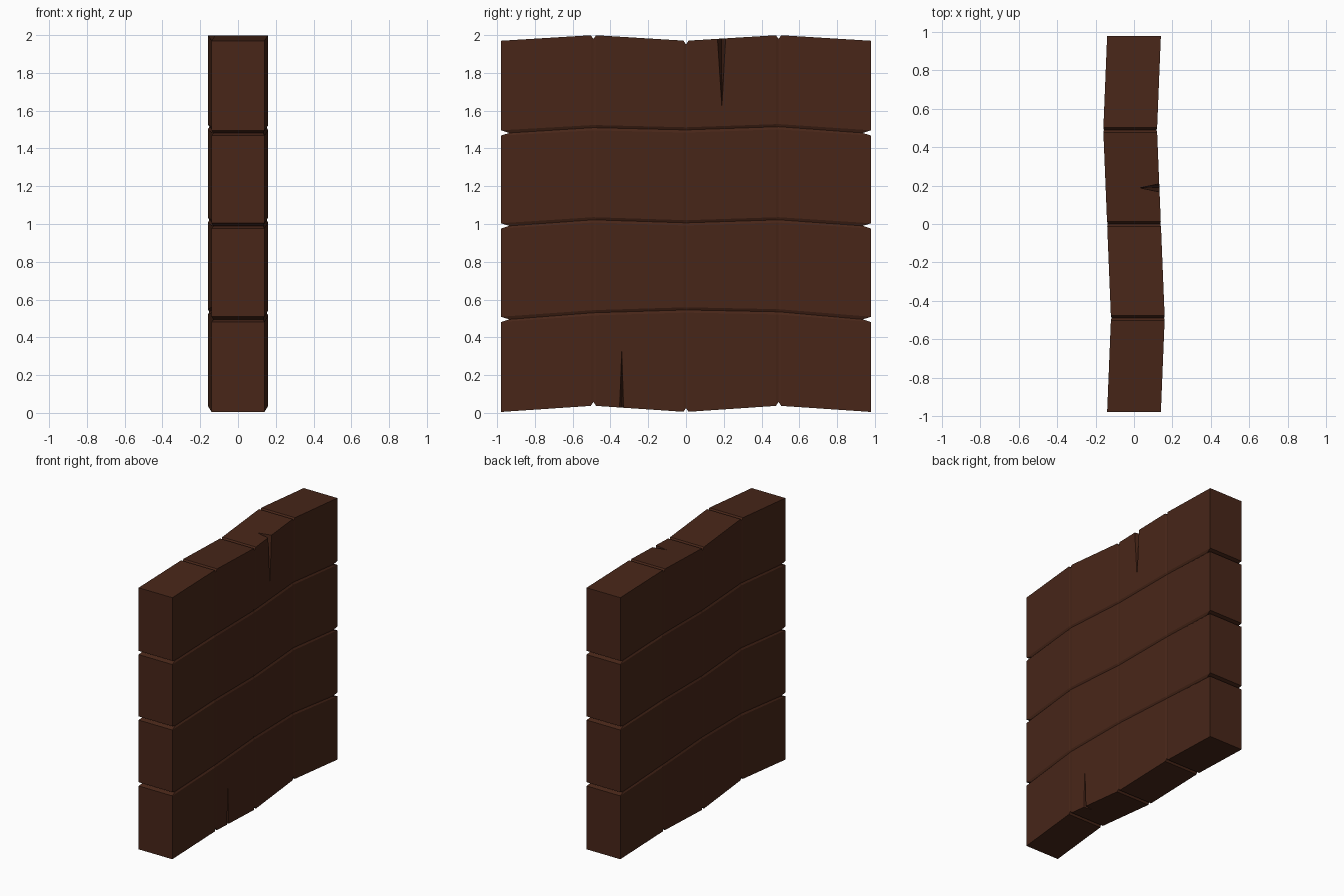
import bpy, bmesh
from mathutils import Vector

if "Cube" in bpy.data.objects:
    bpy.data.objects.remove(bpy.data.objects["Cube"])

KEYS = [-0.98, -0.49, 0.0, 0.49, 0.98]
CENTRE = [0.0, 0.02, 0.0, -0.02, 0.0]
TOP = [1.97, 2.0, 1.97, 2.0, 1.97]
BOTTOM = [0.005, 0.038, 0.005, 0.038, 0.005]
SEAMS = [[0.495, 0.53, 0.545, 0.535, 0.495],
         [0.99, 1.022, 1.006, 1.022, 0.99],
         [1.482, 1.51, 1.498, 1.515, 1.482]]
HALF = 0.14      # half thickness
GAP = 0.014      # half width of each V groove


def interp(vals, y):
    for i in range(4):
        if y <= KEYS[i + 1] + 1e-6:
            t = (y - KEYS[i]) / (KEYS[i + 1] - KEYS[i])
            return vals[i] + t * (vals[i + 1] - vals[i])


def column(bm, y, side, is_joint):
    """Vertices from bottom to top on one broad face at station y."""
    notch = 0.02 if is_joint else 0.0
    end = abs(y) > 0.97
    pts = [(interp(BOTTOM, y) + notch, 0)]
    for seam in SEAMS:
        z = interp(seam, y)
        pts += [(z - GAP, 0), (z, 1), (z + GAP, 0)]
    pts.append((interp(TOP, y) - notch, 0))
    verts = []
    for z, groove in pts:
        depth = 0.008 if groove else (0.003 if is_joint else 0.0)
        yy = y - (0.045 if y > 0 else -0.045) if end and groove else y
        verts.append(bm.verts.new((interp(CENTRE, yy) + side * (HALF - depth), yy, z)))
    return verts


def finish(bm, name, mat=None):
    bmesh.ops.recalc_face_normals(bm, faces=bm.faces)
    me = bpy.data.meshes.new(name)
    bm.to_mesh(me)
    bm.free()
    ob = bpy.data.objects.new(name, me)
    bpy.context.collection.objects.link(ob)
    if mat:
        me.materials.append(mat)
    return ob


def wedge(name, mouth_y, edge_z, tip, inner):
    """Tapered splinter-shaped cutter opening on the +x face."""
    bm = bmesh.new()
    pts = [(0.2, mouth_y[0], edge_z), (0.2, mouth_y[1], edge_z), tip, inner]
    bmesh.ops.convex_hull(bm, input=[bm.verts.new(p) for p in pts])
    ob = finish(bm, name, wood)
    ob.hide_render = True
    return ob


wood = bpy.data.materials.new("dark_wood")
wood.diffuse_color = (0.065, 0.0195, 0.0095, 1)
wood.use_nodes = True
wood.node_tree.nodes["Principled BSDF"].inputs["Base Color"].default_value = wood.diffuse_color

# Stacked planks: columns at the ends and around each vertical joint
stations = [(-0.98, False)]
for k in KEYS[1:4]:
    stations += [(k - GAP, False), (k, True), (k + GAP, False)]
stations.append((0.98, False))

bm = bmesh.new()
cols = [[column(bm, y, s, j) for y, j in stations] for s in (-1, 1)]
for side in cols:                                   # broad faces
    for a, b in zip(side, side[1:]):
        for i in range(len(a) - 1):
            bm.faces.new((a[i], b[i], b[i + 1], a[i + 1]))
L, R = cols
for i in range(len(stations) - 1):                  # top and bottom
    for k in (0, -1):
        bm.faces.new((L[i][k], L[i + 1][k], R[i + 1][k], R[i][k]))
for e in (0, -1):                                   # plank ends
    for k in range(len(L[0]) - 1):
        bm.faces.new((L[e][k], L[e][k + 1], R[e][k + 1], R[e][k]))
wall = finish(bm, "plank_wall", wood)

# Splits in the wood at the top and bottom edges
cutters = [
    wedge("top_split_cutter", (0.15, 0.226), 2.02, (0.131, 0.19, 1.62), (0.02, 0.188, 2.02)),
    wedge("bottom_split_cutter", (-0.362, -0.322), 0.0, (0.153, -0.34, 0.33), (0.09, -0.34, 0.0)),
]
for c in cutters:
    m = wall.modifiers.new(c.name, 'BOOLEAN')
    m.operation = 'DIFFERENCE'
    m.solver = 'EXACT'
    m.object = c
bpy.context.view_layer.update()
dg = bpy.context.evaluated_depsgraph_get()
carved = bpy.data.meshes.new_from_object(wall.evaluated_get(dg))
wall.modifiers.clear()
wall.data = carved
for c in cutters:
    bpy.data.objects.remove(c)
